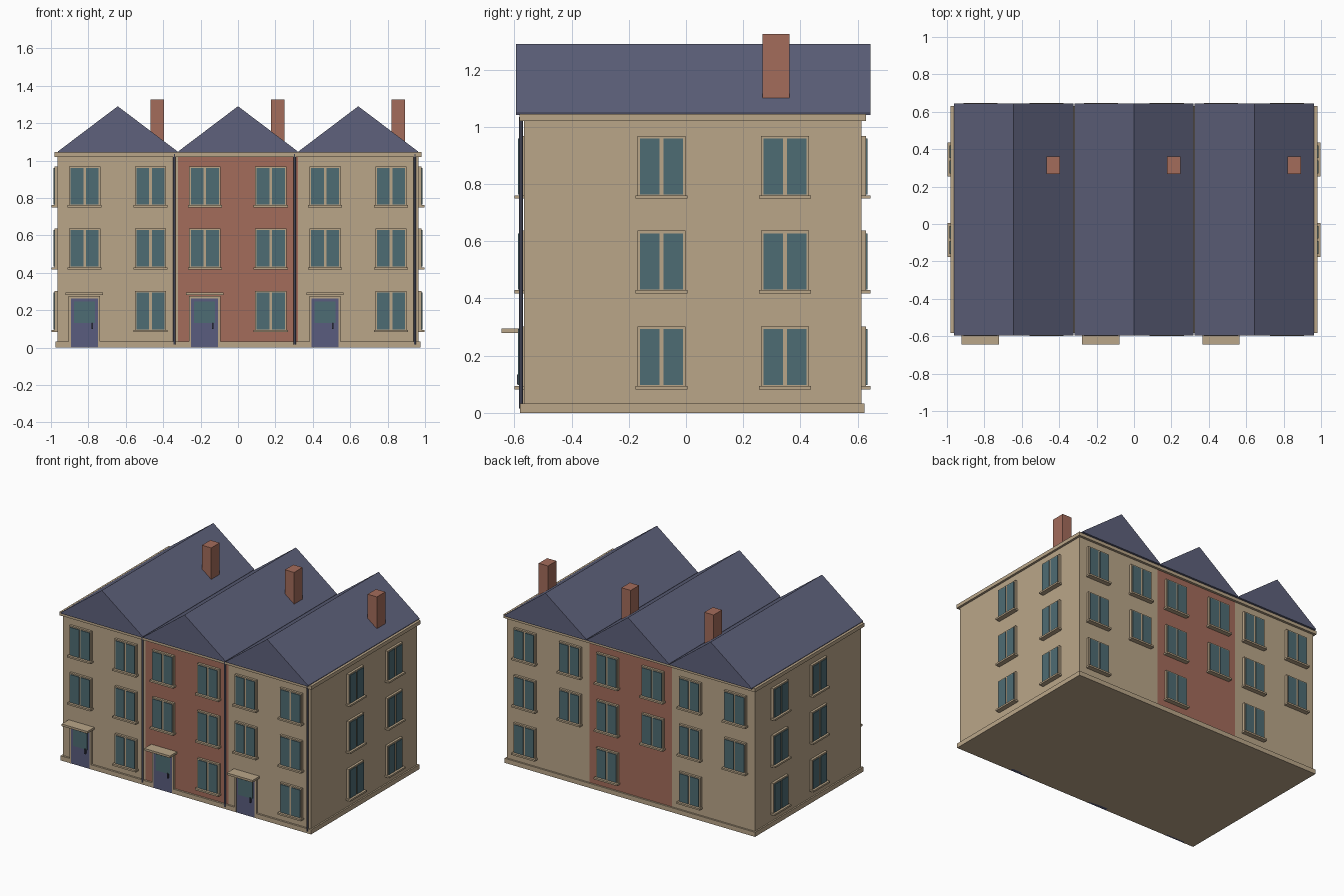
import bpy, bmesh, math

if "Cube" in bpy.data.objects:
    bpy.data.objects.remove(bpy.data.objects["Cube"])

COLORS = {
    "stone": (0.49, 0.38, 0.25),
    "brick": (0.37, 0.15, 0.105),
    "slate": (0.112, 0.121, 0.20),
    "glass": (0.076, 0.15, 0.172),
    "door_blue": (0.10, 0.108, 0.21),
    "dark_metal": (0.05, 0.054, 0.085),
}
MATS = {}
for name, c in COLORS.items():
    MATS[name] = bpy.data.materials.new(name)
    MATS[name].diffuse_color = (*c, 1)

W = 0.643                      # width of one house
HOUSES = (-W, 0.0, W)
X1, Y0, Y1 = 0.965, -0.567, 0.613   # outer wall planes
EAVE = 1.045


def make(name, mat, boxes):
    """One object from a list of boxes (x0, x1, y0, y1, z0, z1)."""
    bm = bmesh.new()
    for x0, x1, y0, y1, z0, z1 in boxes:
        vs = bmesh.ops.create_cube(bm, size=1)["verts"]
        for v in vs:
            v.co = (x1 if v.co.x > 0 else x0,
                    y1 if v.co.y > 0 else y0,
                    z1 if v.co.z > 0 else z0)
    return finish(name, mat, bm)


def finish(name, mat, bm):
    bmesh.ops.recalc_face_normals(bm, faces=bm.faces)
    me = bpy.data.meshes.new(name)
    bm.to_mesh(me)
    bm.free()
    me.materials.append(MATS[mat])
    ob = bpy.data.objects.new(name, me)
    bpy.context.collection.objects.link(ob)
    return ob


def on_wall(side, u, half, d0, d1, z0, z1):
    """Box on a wall: u along it, d0..d1 outward from its surface."""
    a, b = u - half, u + half
    if side == "front":
        return (a, b, Y0 - d1, Y0 - d0, z0, z1)
    if side == "back":
        return (a, b, Y1 + d0, Y1 + d1, z0, z1)
    if side == "right":
        return (X1 + d0, X1 + d1, a, b, z0, z1)
    return (-X1 - d1, -X1 - d0, a, b, z0, z1)


# House walls
for name, x, mat in zip(("left", "middle", "right"), HOUSES, ("stone", "brick", "stone")):
    make(name + "_house_walls", mat,
         [(x - W / 2, x + W / 2, Y0, Y1, 0.005, 1.03)])

# Cornice and plinth, the plinth broken at the front doors
make("cornice", "stone", [(-0.98, 0.98, -0.583, 0.63, 1.02, EAVE)])
plinth = [(-0.975, 0.975, Y0, 0.625, 0, 0.032)]
edges = [-0.975]
for x in HOUSES:
    edges += [x - 0.262, x - 0.094]
edges.append(0.975)
for a, b in zip(edges[::2], edges[1::2]):
    plinth.append((a, b, -0.58, Y0, 0, 0.032))
make("plinth", "stone", plinth)

# Gabled roofs
for i, x in enumerate(HOUSES):
    bm = bmesh.new()
    profile = [(-0.319, EAVE - 0.003), (0.319, EAVE - 0.003), (0.319, EAVE + 0.004),
               (0, 1.29), (-0.319, EAVE + 0.004)]
    f = bm.faces.new([bm.verts.new((x + px, -0.595, pz)) for px, pz in profile])
    ext = bmesh.ops.extrude_face_region(bm, geom=[f])
    for v in ext["geom"]:
        if isinstance(v, bmesh.types.BMVert):
            v.co.y = 0.645
    # keep both gable ends closed
    bmesh.ops.holes_fill(bm, edges=bm.edges, sides=0)
    finish("roof_%d" % (i + 1), "slate", bm)

# Chimneys
make("chimneys", "brick",
     [(cx - 0.036, cx + 0.036, 0.268, 0.362, 1.06, 1.325) for cx in (-0.432, 0.213, 0.857)])

# Window positions: doors replace one ground window in front, back skips one
FLOORS = (0.085, 0.42, 0.752)
windows = []
for z in FLOORS:
    for x in HOUSES:
        for off in (-0.177, 0.175):
            if z > 0.1 or off > 0:
                windows += [("front", x + off, z), ("back", x + off, z)]
    for y in (-0.085, 0.346):
        windows += [("right", y, z), ("left", y, z)]

frames, sills, panes = [], [], []
for side, u, z in windows:
    frames.append(on_wall(side, u, 0.084, -0.01, 0.016, z, z + 0.217))
    sills.append(on_wall(side, u, 0.091, -0.01, 0.033, z - 0.003, z + 0.009))
    for s in (-1, 1):
        panes.append(on_wall(side, u + s * 0.041, 0.034, 0.01, 0.021, z + 0.012, z + 0.208))
make("window_frames", "stone", frames)
make("window_sills", "stone", sills)
make("window_panes", "glass", panes)

# Doors with surround, glazing, handle and canopy
surrounds, doors, lights, handles, canopies = [], [], [], [], []
for x in HOUSES:
    u = x - 0.178
    for s in (-1, 1):
        surrounds.append(on_wall("front", u + s * 0.078, 0.006, -0.01, 0.014, 0, 0.262))
    surrounds.append(on_wall("front", u, 0.084, -0.01, 0.014, 0.262, 0.275))
    doors.append(on_wall("front", u, 0.072, -0.01, 0.013, 0, 0.262))
    lights.append(on_wall("front", u, 0.056, 0.01, 0.017, 0.13, 0.245))
    handles.append(on_wall("front", u + 0.042, 0.004, 0.01, 0.024, 0.1, 0.135))
    canopies.append(on_wall("front", u, 0.1, -0.01, 0.078, 0.28, 0.295))
make("door_surrounds", "stone", surrounds)
make("doors", "door_blue", doors)
make("door_glazing", "glass", lights)
make("door_handles", "dark_metal", handles)
make("door_canopies", "stone", canopies)

# Drainpipes on the front
for i, x in enumerate(HOUSES):
    bpy.ops.mesh.primitive_cylinder_add(vertices=10, radius=0.007, depth=1.02,
                                        location=(x + 0.303, -0.577, 0.525))
    pipe = bpy.context.object
    pipe.name = "drainpipe_%d" % (i + 1)
    pipe.data.materials.append(MATS["dark_metal"])
    bpy.ops.object.shade_smooth_by_angle(angle=math.radians(40))

for m in bpy.data.materials:
    if m.users and not m.is_grease_pencil:
        m.use_nodes = True
        m.node_tree.nodes["Principled BSDF"].inputs["Base Color"].default_value = m.diffuse_color
